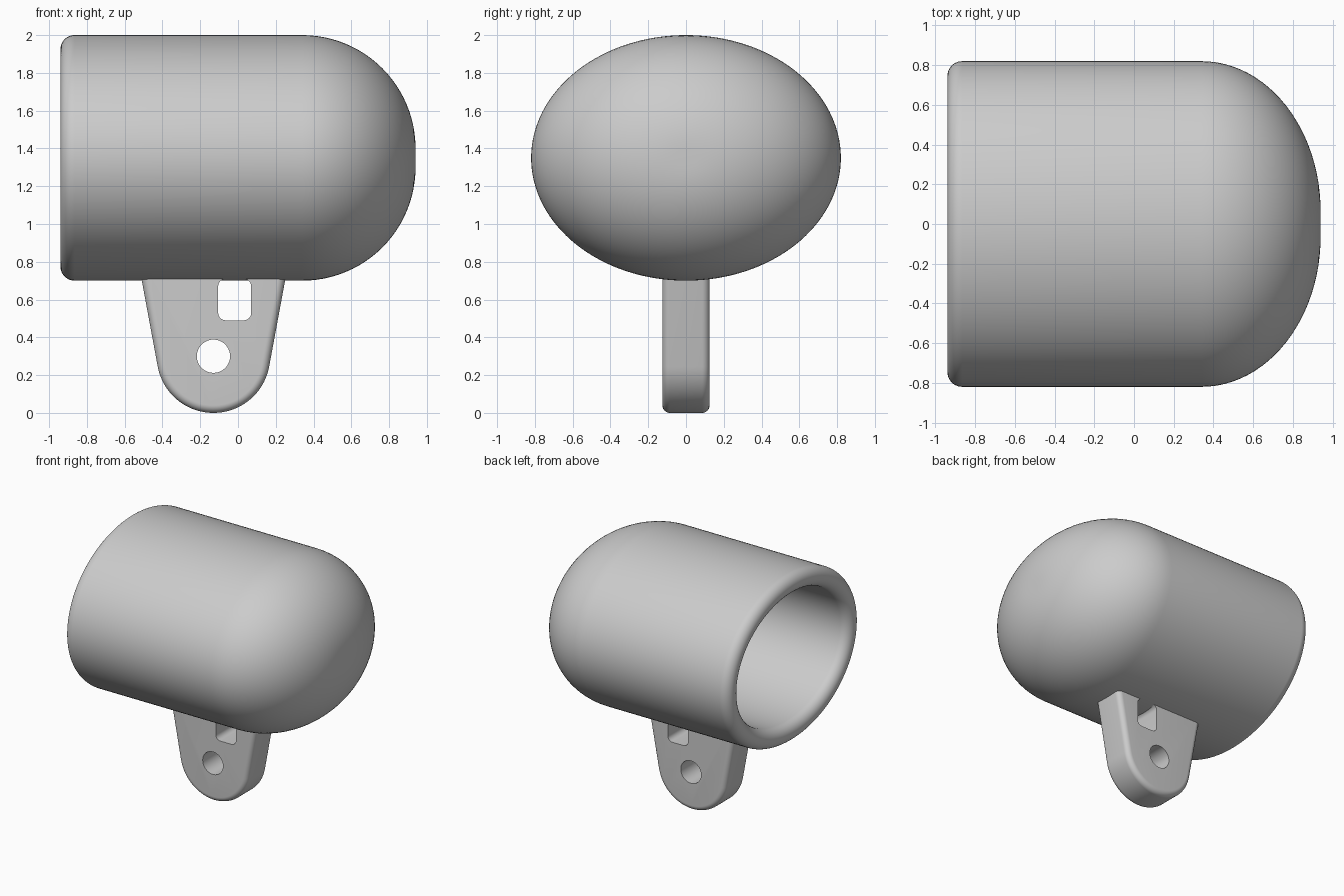
import bpy, bmesh, math

cube = bpy.data.objects.get("Cube")
if cube:
    bpy.data.objects.remove(cube, do_unlink=True)

GREY = (0.6, 0.6, 0.6, 1)
mat = bpy.data.materials.new("plain grey")
mat.use_nodes = True
mat.diffuse_color = GREY
mat.node_tree.nodes["Principled BSDF"].inputs["Base Color"].default_value = GREY


def make(name, bm):
    mesh = bpy.data.meshes.new(name)
    bmesh.ops.recalc_face_normals(bm, faces=bm.faces)
    bm.to_mesh(mesh)
    bm.free()
    mesh.materials.append(mat)
    obj = bpy.data.objects.new(name, mesh)
    bpy.context.collection.objects.link(obj)
    return obj


def smooth(obj, angle):
    bpy.ops.object.select_all(action='DESELECT')
    obj.select_set(True)
    bpy.context.view_layer.objects.active = obj
    bpy.ops.object.shade_smooth_by_angle(angle=math.radians(angle))


def loft(rings):
    """Skin a list of closed point rings and cap both ends."""
    bm = bmesh.new()
    loops = [[bm.verts.new(p) for p in ring] for ring in rings]
    for p, q in zip(loops, loops[1:]):
        for i in range(len(p)):
            j = (i + 1) % len(p)
            bm.faces.new((p[i], p[j], q[j], q[i]))
    bm.faces.new(loops[0])
    bm.faces.new(loops[-1])
    return bm


# Hollow oval body: domed at one end, open with a rounded lip at the other
HALF_Y, HALF_Z, MID = 0.82, 0.65, 1.35
WALL, DOME, X0, X1 = 0.15, 0.6, -0.94, 0.34
SEG, STEPS = 128, 24


def oval(x, ry, rz):
    turns = [2 * math.pi * i / SEG for i in range(SEG)]
    return [(x, ry * math.cos(t), MID + rz * math.sin(t)) for t in turns]


def dome(inset):
    """Oval rings from the shoulder to the tip."""
    ry, rz, r = HALF_Y - inset, HALF_Z - inset, DOME - inset
    rings = []
    for i in range(STEPS + 1):
        a = math.pi / 2 * i / STEPS
        k = 1 - r / rz * (1 - math.cos(a))
        rings.append(oval(X1 + r * math.sin(a), ry * k, rz * k))
    return rings


lip = []
for i in range(STEPS + 1):
    a = math.pi * i / STEPS
    r = WALL / 2
    d = r * (1 - math.cos(a))
    lip.append(oval(X0 + r * (1 - math.sin(a)), HALF_Y - d, HALF_Z - d))
smooth(make("hollow_body", loft(dome(0)[::-1] + lip + dome(WALL))), 40)


# Helper for outlines drawn in the x-z plane
def arc(cx, cz, r, start, end, n):
    return [(cx + r * math.cos(math.radians(start + (end - start) * i / n)),
             cz + r * math.sin(math.radians(start + (end - start) * i / n)))
            for i in range(n + 1)]


def at_depth(points, y):
    return [(x, y, z) for x, z in points]


# Tapered mounting lug with a rounded foot and softened rim
CX, CZ, R, TOP, TILT = -0.13, 0.3, 0.3, 0.77, 10.5
DEPTH, SOFT = 0.125, 0.04


def lug_outline(r):
    tilt = math.radians(TILT)
    half_top = r / math.cos(tilt) + (TOP - CZ) * math.tan(tilt)
    return ([(CX - half_top, TOP)] + arc(CX, CZ, r, 180 + TILT, 360 - TILT, 48)
            + [(CX + half_top, TOP)])


front = []
for i in range(9):
    a = math.pi / 2 * i / 8
    front.append((lug_outline(R - SOFT * (1 - math.sin(a))), DEPTH - SOFT * (1 - math.cos(a))))
rings = [at_depth(o, -y) for o, y in front] + [at_depth(o, y) for o, y in front[::-1]]
lug = make("mounting_lug", loft(rings))

# Pin hole and rounded window through the lug
window = []
for cx, cz, start in ((0.03, 0.67, 0), (-0.065, 0.67, 90), (-0.065, 0.53, 180), (0.03, 0.53, 270)):
    window += arc(cx, cz, 0.04, start, start + 90, 6)
hole = arc(CX, CZ, 0.088, 0, 352.5, 47)
for name, shape in (("window_cutter", window), ("hole_cutter", hole)):
    cutter = make(name, loft([at_depth(shape, -0.3), at_depth(shape, 0.3)]))
    cutter.hide_render = True
    mod = lug.modifiers.new(name, 'BOOLEAN')
    mod.operation = 'DIFFERENCE'
    mod.solver = 'EXACT'
    mod.object = cutter
    bpy.context.view_layer.objects.active = lug
    bpy.ops.object.modifier_apply(modifier=name)
    bpy.data.objects.remove(cutter, do_unlink=True)
smooth(lug, 30)
